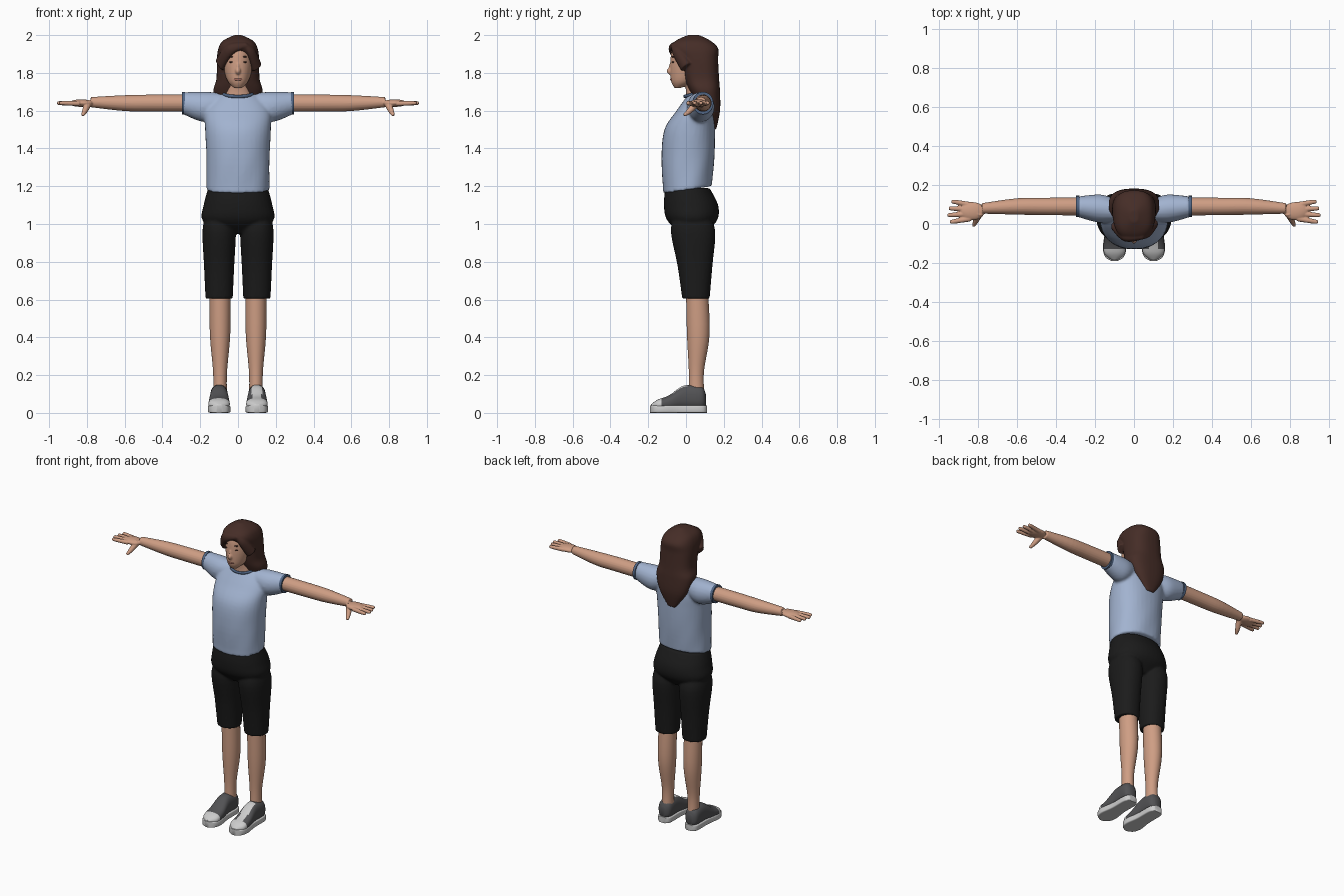
import bpy, bmesh, math
from mathutils import Matrix, Vector

cube = bpy.data.objects.get("Cube")
if cube:
    bpy.data.objects.remove(cube, do_unlink=True)


def material(name, *rgb):
    mat = bpy.data.materials.new(name)
    mat.use_nodes = True
    mat.diffuse_color = (*rgb, 1)
    shader = next(n for n in mat.node_tree.nodes if n.type == 'BSDF_PRINCIPLED')
    shader.inputs["Base Color"].default_value = (*rgb, 1)
    return mat


SKIN = material("skin", .62, .34, .23)
LIPS = material("lip_pink", .45, .18, .14)
HAIR = material("brown_hair", .06, .026, .02)
BLUE = material("light_blue_cloth", .36, .45, .63)
TRIM = material("dark_blue_trim", .08, .13, .23)
BLACK = material("black_cloth", .011, .011, .011)
GREY = material("dark_grey_canvas", .085, .085, .09)
WHITE = material("off_white_rubber", .6, .6, .6)


def smooth_path(rows, steps=5):
    """Catmull-Rom interpolation through rows of values."""
    rows = [Vector(row) for row in rows]
    padded = [rows[0], *rows, rows[-1]]
    result = []
    for before, start, end, after in zip(padded, padded[1:], padded[2:], padded[3:]):
        slope_in, slope_out = (end - before) / 2, (after - start) / 2
        for k in range(steps):
            t = k / steps
            ease = t * t * (3 - 2 * t)
            result.append(start.lerp(end, ease) + slope_in * t * (1 - t) ** 2
                          - slope_out * t * t * (1 - t))
    return result + [rows[-1]]


def circle(sides, power=2):
    """Unit outline; a higher power makes it squarer."""
    for i in range(sides):
        angle = math.tau * i / sides
        yield [math.copysign(abs(v) ** (2 / power), v) for v in (math.cos(angle), math.sin(angle))]


def skin_rings(bm, rings):
    """Join rings of points into a closed skin."""
    loops = [[bm.verts.new(point) for point in ring] for ring in rings]
    for low, high in zip(loops, loops[1:]):
        for i in range(len(low)):
            bm.faces.new((low[i - 1], low[i], high[i], high[i - 1]))
    bm.faces.new(loops[0])
    bm.faces.new(loops[-1])


def body(bm, rows, centre=0, upright=True, power=2.2, sides=36):
    """Loft of rows (position, half width, near edge, far edge), standing or lying along y."""
    rings = []
    for position, width, near, far in smooth_path(rows):
        ring = []
        for u, v in circle(sides, power):
            x, across = centre + u * width, (near + far) / 2 + v * (far - near) / 2
            ring.append((x, across, position) if upright else (x, position, across))
        rings.append(ring)
    skin_rings(bm, rings)


def tube(bm, rows, squash=1, sides=20):
    """Limb through rows (x, y, z, radius); squash narrows it sideways."""
    path = smooth_path(rows)
    turn = (path[-1] - path[0]).to_3d().to_track_quat('Z', 'Y')
    skin_rings(bm, [[row.to_3d() + turn @ Vector((u * squash, v, 0)) * row.w
                     for u, v in circle(sides)] for row in path])


def ball(bm, centre, radii):
    bmesh.ops.create_uvsphere(bm, u_segments=20, v_segments=12, radius=1,
                              matrix=Matrix.LocRotScale(Vector(centre), None, Vector(radii)))


def mirror_all(bm):
    """Add the other side of everything built so far."""
    copy = bmesh.ops.duplicate(bm, geom=bm.verts[:] + bm.edges[:] + bm.faces[:])
    for item in copy["geom"]:
        if isinstance(item, bmesh.types.BMVert):
            item.co.x *= -1


def finish(name, bm, mats, voxel=0, rule=None):
    """Make the object; a voxel size fuses overlapping pieces into one skin."""
    bmesh.ops.recalc_face_normals(bm, faces=bm.faces)
    if rule:
        for face in bm.faces:
            face.material_index = rule(face.calc_center_median(), face.normal)
    mesh = bpy.data.meshes.new(name)
    bm.to_mesh(mesh)
    bm.free()
    for mat in mats:
        mesh.materials.append(mat)
    mesh.shade_smooth()
    mesh.set_sharp_from_angle(angle=math.radians(50))
    obj = bpy.data.objects.new(name, mesh)
    bpy.context.collection.objects.link(obj)
    if voxel:
        fuse = obj.modifiers.new("fuse", 'REMESH')
        fuse.mode = 'VOXEL'
        fuse.voxel_size = voxel
        fuse.use_smooth_shade = True
        relax = obj.modifiers.new("relax", 'SMOOTH')
        relax.factor = .5
        relax.iterations = 2


# Head, neck and nose
bm = bmesh.new()
body(bm, [(1.72, .02, -.06, -.03), (1.76, .057, -.08, .06), (1.85, .08, -.083, .13),
          (1.93, .07, -.07, .13), (1.97, .03, -.01, .07)], power=2)
body(bm, [(1.64, .08, 0, .1), (1.7, .066, 0, .1), (1.77, .05, -.01, .09)])
ball(bm, (0, -.08, 1.81), (.015, .022, .02))
ball(bm, (0, -.075, 1.83), (.01, .016, .03))
finish("head", bm, [SKIN], voxel=.005)

# Lips, eyes and brows
bm = bmesh.new()
ball(bm, (0, -.068, 1.766), (.026, .016, .009))
finish("lips", bm, [LIPS])
for name, height in (("eyes", 1.857), ("eyebrows", 1.885)):
    bm = bmesh.new()
    ball(bm, (.034, -.068, height), (.014, .008, .004))
    mirror_all(bm)
    finish(name, bm, [HAIR])

# Long hair with two swept locks at the forehead
bm = bmesh.new()
body(bm, [(2, .02, .01, .07), (1.97, .08, -.055, .13), (1.93, .104, -.08, .17),
          (1.87, .112, -.036, .17), (1.77, .114, -.01, .175), (1.7, .13, .02, .18),
          (1.6, .1, .07, .18), (1.5, .03, .13, .16)], power=2.6)
tube(bm, [(.05, -.07, 1.95, .012), (-.04, -.07, 1.925, .03), (-.1, -.01, 1.84, .033)], squash=.7)
tube(bm, [(.04, -.07, 1.95, .012), (.07, -.05, 1.91, .026), (.1, 0, 1.83, .034)], squash=.7)
finish("hair", bm, [HAIR], voxel=.006)

# Shirt: sleeves on both sides, then the body
bm = bmesh.new()
tube(bm, [(.1, .07, 1.63, .065), (.18, .08, 1.62, .08), (.29, .09, 1.64, .058)], squash=.9)
mirror_all(bm)
body(bm, [(1.18, .167, -.12, .135), (1.35, .167, -.13, .15), (1.5, .174, -.114, .154),
          (1.6, .173, -.05, .15), (1.67, .12, 0, .13), (1.7, .06, .02, .11)])
for vert in bm.verts:
    # hem hangs lower at the front, with soft folds in the cloth
    depth = max(0, 1.5 - vert.co.z)
    if vert.co.z < 1.2:
        vert.co.z += .15 * vert.co.y
    fold = 1 + .025 * depth * math.sin(math.atan2(vert.co.y, vert.co.x) * 7 + depth * 22)
    vert.co.x *= fold
    vert.co.y *= fold
finish("shirt", bm, [BLUE], voxel=.009)

# Sleeve cuffs and collar band
bm = bmesh.new()
tube(bm, [(x, .09, 1.64, .06) for x in (.28, .297)], squash=.92)
mirror_all(bm)
finish("sleeve_cuffs", bm, [TRIM])
bpy.ops.mesh.primitive_torus_add(major_radius=.077, minor_radius=.009, location=(0, .053, 1.69),
                                 rotation=(math.radians(14), 0, 0))
collar = bpy.context.object
collar.name = "collar"
collar.scale.y = .8
collar.data.materials.append(TRIM)
collar.data.shade_smooth()

# Arms with palm, fanned fingers and thumb
bm = bmesh.new()
tube(bm, [(.2, .09, 1.64, .046), (.45, .09, 1.64, .045), (.6, .09, 1.64, .042),
          (.78, .08, 1.645, .027)])
ball(bm, (.83, .066, 1.64), (.065, .047, .02))
for k in range(4):
    offset = k - 1.5
    tip = .96 - .012 * abs(offset - .3)
    spread = .063 - .034 * offset
    tube(bm, [(.84, .063 - .024 * offset, 1.638, .014), (tip - .015, spread, 1.64, .011),
              (tip, spread, 1.64, .005)], sides=14)
tube(bm, [(.79, .06, 1.645, .02), (.81, .02, 1.6, .015), (.823, -.01, 1.575, .008)])
mirror_all(bm)
finish("arms", bm, [SKIN], voxel=.004)

# Knee-length shorts: legs on both sides, then the hips
bm = bmesh.new()
body(bm, [(1.05, .07, -.06, .12), (.96, .088, -.08, .155), (.78, .08, -.045, .14),
          (.605, .072, -.02, .125)], centre=.1)
mirror_all(bm)
body(bm, [(1.19, .158, -.11, .125), (1.1, .182, -.117, .17), (1.02, .188, -.1, .165),
          (.95, .1, -.03, .1)])
finish("shorts", bm, [BLACK], voxel=.008)

# Lower legs
bm = bmesh.new()
body(bm, [(.66, .055, 0, .115), (.42, .054, .005, .125), (.22, .037, .015, .095),
          (.1, .036, .013, .097)], centre=.095, power=2)
mirror_all(bm)
finish("lower_legs", bm, [SKIN])


# Shoes: canvas upper with pale toe cap and tongue, on a rubber sole
def shoe_colour(centre, normal):
    toe = centre.y < -.125
    tongue = normal.z > .3 and centre.y < .01 and abs(abs(centre.x) - .1) < .026
    return int(toe or tongue)


bm = bmesh.new()
body(bm, [(.105, .02, .04, .1), (.08, .045, .02, .14), (-.01, .047, .02, .145),
          (-.09, .055, .015, .093), (-.15, .053, .015, .07), (-.185, .015, .02, .045)],
     centre=.1, upright=False, power=2.4)
mirror_all(bm)
finish("shoe_uppers", bm, [GREY, WHITE], rule=shoe_colour)

bm = bmesh.new()
outline = [(.11, .025), (.08, .046), (-.03, .048), (-.12, .06), (-.17, .047), (-.19, .015)]
body(bm, [(y, width, 0, .04) for y, width in outline], centre=.1, upright=False, power=7)
mirror_all(bm)
finish("shoe_soles", bm, [WHITE])
